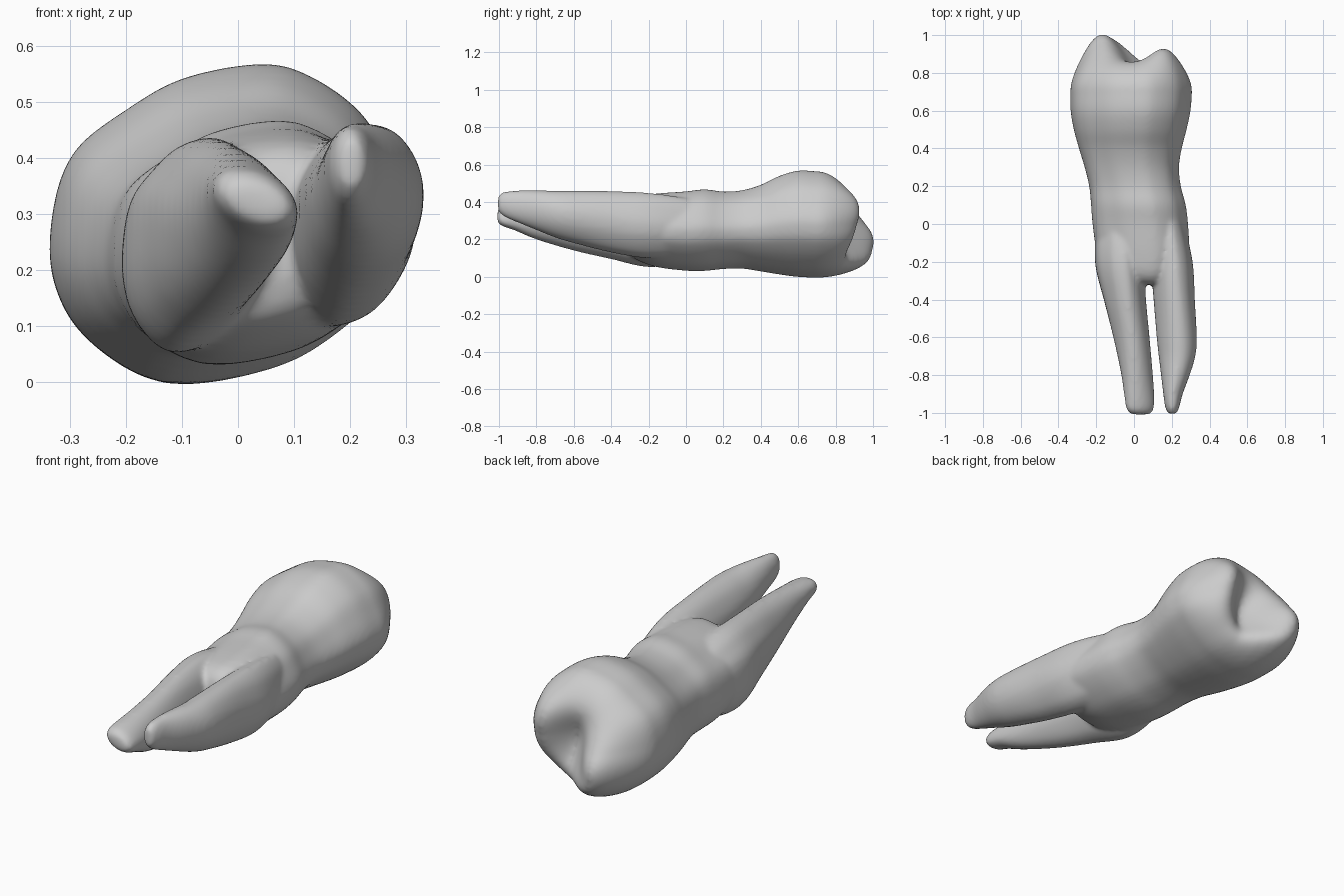
import bpy, bmesh, math

if "Cube" in bpy.data.objects:
    bpy.data.objects.remove(bpy.data.objects["Cube"])

N = 64      # points around each section


def spline(rows, steps, closed=False):
    """Catmull-Rom interpolation through tuples of any length."""
    n, out = len(rows), []
    get = (lambda i: rows[i % n]) if closed else (lambda i: rows[max(0, min(n - 1, i))])
    for i in range(n if closed else n - 1):
        for k in range(steps):
            t = k / steps
            out.append(tuple(
                0.5 * (2 * b + (c - a) * t + (2 * a - 5 * b + 4 * c - d) * t * t
                       + (3 * b - a - 3 * c + d) * t ** 3)
                for a, b, c, d in zip(get(i - 1), get(i), get(i + 1), get(i + 2))))
    if not closed:
        out.append(rows[-1])
    return out


def place(section, row):
    """Fit a unit section into the box x0..x1, z0..z1 at height y."""
    y, x0, x1, z0, z1 = row
    return [((x0 + x1) / 2 + u * (x1 - x0) / 2, y, (z0 + z1) / 2 + v * (z1 - z0) / 2)
            for u, v in section]


def loft(bm, rings):
    loops = [[bm.verts.new(p) for p in r] for r in rings]
    for a, b in zip(loops, loops[1:]):
        for i in range(N):
            j = (i + 1) % N
            bm.faces.new((a[i], a[j], b[j], b[i]))
    bm.faces.new(loops[0])
    bm.faces.new(loops[-1][::-1])


# Skewed rounded section of the crown and trunk
outline = [(.98, -.05), (.97, .15), (.88, .4), (.72, .7), (.45, .92), (.18, 1), (-.26, .91),
           (-.58, .71), (-.86, .46), (-.98, .12), (-.99, -.33), (-.8, -.72),
           (-.36, -1), (.24, -.9), (.62, -.65), (.9, -.32)]
body = spline(outline, 4, closed=True)


def root_section(w, lean):
    """Trunk section (w = 1) blending into a leaning oval (w = 0)."""
    pts = []
    for i, (u, v) in enumerate(body):
        a = 2 * math.pi * i / N
        pts.append((w * u + (1 - w) * math.cos(a - lean),
                    w * v + (1 - w) * math.sin(a + lean)))
    return pts


def bump(x, z, cx, cz, rx, rz):
    return math.exp(-((x - cx) / rx) ** 2 - ((z - cz) / rz) ** 2)


def chewing_height(x, z):
    """Two cusps around a basin with a fissure running downwards."""
    h = .845
    h += .165 * bump(x, z, -.18, .20, .14, .17)
    h += .115 * bump(x, z, .18, .37, .12, .17)
    h += .07 * bump(x, z, -.09, .06, .17, .08)
    h += .03 * bump(x, z, .2, .15, .10, .10)
    h += .015 * bump(x, z, -.05, .45, .25, .09)
    h -= .05 * bump(x, z, .02, .27, .09, .11)
    h -= .02 * bump(x, z, .04, .15, .04, .10)
    return h


bm = bmesh.new()

# Trunk and crown wall, from the fork up to the widest part of the crown
wall = [(-.32, .0, .16, .18, .36), (-.3, -.08, .21, .12, .40), (-.25, -.15, .26, .085, .43),
        (-.15, -.195, .295, .052, .446),
        (0, -.218, .29, .034, .457), (.1, -.226, .278, .033, .468),
        (.2, -.236, .252, .043, .456), (.3, -.26, .242, .045, .463),
        (.4, -.29, .257, .03, .492), (.5, -.317, .283, .014, .54),
        (.6, -.334, .304, .001, .568), (.7, -.335, .312, -.003, .564)]
rings = [place(body, r) for r in spline(wall, 5)]
# Crown cap: shrinking rings that follow the chewing surface
rim = rings[-1]
cx, cz = -.01, .28
for k in range(1, 29):
    s = math.cos(k / 28 * math.pi / 2 * .99)
    ring = []
    for x, y, z in rim:
        px, pz = cx + (x - cx) * s, cz + (z - cz) * s
        lift = math.sqrt(1 - s ** (3.2 + 3 * max(0, (cz - z) / cz)))
        ring.append((px, .7 + (chewing_height(px, pz) - .7) * lift, pz))
    rings.append(ring)
loft(bm, rings)

# Two flattened tapering roots: y, x0, x1, z0, z1, trunk blend, lean
left = [(.2, -.12, .04, .14, .34, 1, 0), (0, -.19, .05, .08, .40, 1, 0),
        (-.2, -.206, .055, .053, .436, 1, 0),
        (-.4, -.163, .065, .095, .435, .8, 0), (-.6, -.113, .083, .14, .42, .4, 0),
        (-.8, -.067, .1, .2, .4, 0, -.08), (-.92, -.05, .108, .25, .388, 0, -.15),
        (-.98, -.04, .104, .27, .378, 0, -.18), (-1.008, -.015, .085, .29, .355, 0, -.18)]
right = [(.2, .1, .2, .18, .36, 1, 0), (0, .08, .265, .12, .42, 1, 0),
         (-.2, .085, .312, .1, .45, .9, 0),
         (-.4, .1, .323, .13, .463, .6, .05), (-.6, .117, .333, .18, .465, .4, .05),
         (-.7, .129, .325, .21, .463, .2, .05), (-.8, .143, .295, .25, .463, 0, .03),
         (-.9, .155, .258, .29, .462, 0, 0), (-.97, .165, .24, .32, .455, 0, 0),
         (-1.005, .182, .225, .35, .435, 0, 0)]
for rows in (left, right):
    loft(bm, [place(root_section(*r[5:]), r[:5]) for r in spline(rows, 5)])

bmesh.ops.recalc_face_normals(bm, faces=bm.faces)
mesh = bpy.data.meshes.new("tooth")
bm.to_mesh(mesh)
bm.free()
tooth = bpy.data.objects.new("tooth", mesh)
bpy.context.collection.objects.link(tooth)

# Fuse the parts into one skin and soften the joins
fuse = tooth.modifiers.new("fuse", 'REMESH')
fuse.mode = 'VOXEL'
fuse.voxel_size = .011
fuse.use_smooth_shade = True
soft = tooth.modifiers.new("soften", 'SMOOTH')
soft.factor = .5
soft.iterations = 10
